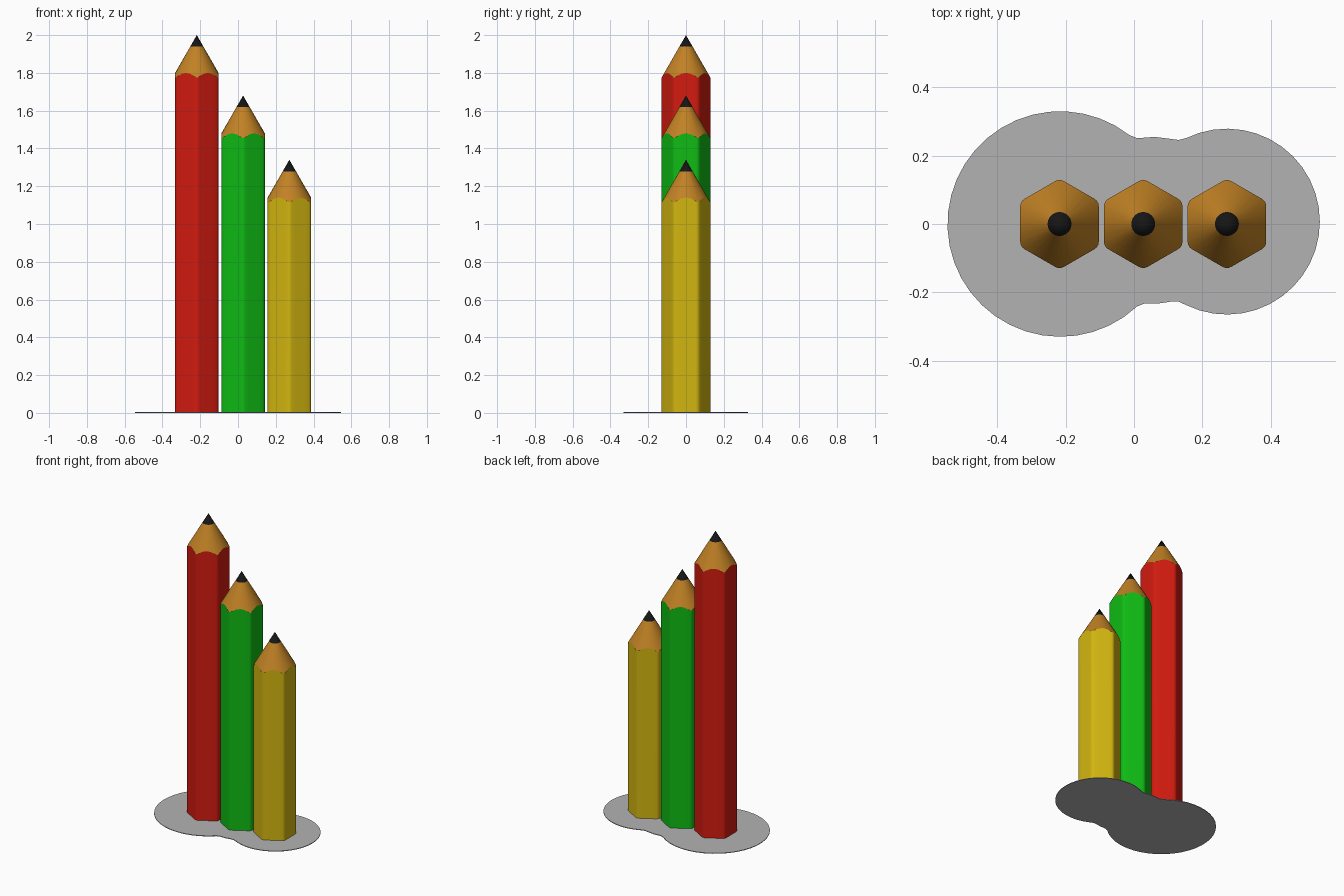
import bpy, bmesh
from math import sin, cos, tan, radians, hypot

if "Cube" in bpy.data.objects:
    bpy.data.objects.remove(bpy.data.objects["Cube"])

APOTHEM, FILLET = 0.115, 0.025
SLOPE = 0.2 / 0.115          # steepness of the sharpened cone
LEAD_R = 0.035
BASE_H = 0.004


def material(name, rgb):
    m = bpy.data.materials.new(name)
    m.diffuse_color = (*rgb, 1)
    m.use_nodes = True
    m.node_tree.nodes["Principled BSDF"].inputs["Base Color"].default_value = m.diffuse_color
    return m


def make_object(name, bm, mat, smooth=True):
    bmesh.ops.recalc_face_normals(bm, faces=bm.faces)
    me = bpy.data.meshes.new(name)
    bm.to_mesh(me)
    bm.free()
    ob = bpy.data.objects.new(name, me)
    bpy.context.collection.objects.link(ob)
    me.materials.append(mat)
    if smooth:
        bpy.ops.object.select_all(action='DESELECT')
        ob.select_set(True)
        bpy.context.view_layer.objects.active = ob
        bpy.ops.object.shade_smooth_by_angle(angle=radians(35))
    return ob


def hexagon():
    """Rounded hexagon with corners on +y/-y and extra points along each flat."""
    pts = []
    c = (APOTHEM - FILLET) / cos(radians(30))
    half = (APOTHEM - FILLET) * tan(radians(30))
    for k in range(6):
        a = radians(30 + 60 * k)
        for d in (-30, -10, 10, 30):
            b = a + radians(d)
            pts.append((c * cos(a) + FILLET * cos(b), c * sin(a) + FILLET * sin(b)))
        f = a + radians(30)
        for t in (half / 2, 0, -half / 2):
            pts.append((APOTHEM * cos(f) + t * sin(f), APOTHEM * sin(f) - t * cos(f)))
    return pts


def bridge(bm, low, high):
    n = len(low)
    for i in range(n):
        bm.faces.new((low[i], low[(i + 1) % n], high[(i + 1) % n], high[i]))


HEX = hexagon()
RIM = [(x * LEAD_R / hypot(x, y), y * LEAD_R / hypot(x, y)) for x, y in HEX]


def ring(bm, pts, x0, height):
    return [bm.verts.new((x0 + x, y, height(hypot(x, y)))) for x, y in pts]


def pencil(colour, x0, tip, paint, wood, lead):
    def cone(r):
        return tip - SLOPE * r

    # painted barrel with scalloped upper edge
    bm = bmesh.new()
    low = ring(bm, HEX, x0, lambda r: BASE_H)
    bridge(bm, low, ring(bm, HEX, x0, cone))
    bm.faces.new(low[::-1])
    make_object(colour + "_pencil_barrel", bm, paint)

    # sharpened wood
    bm = bmesh.new()
    bridge(bm, ring(bm, HEX, x0, cone), ring(bm, RIM, x0, cone))
    make_object(colour + "_pencil_wood", bm, wood)

    # lead point
    bm = bmesh.new()
    rim = ring(bm, RIM, x0, cone)
    top = bm.verts.new((x0, 0, tip))
    for i in range(len(rim)):
        bm.faces.new((rim[i], rim[(i + 1) % len(rim)], top))
    make_object(colour + "_pencil_lead", bm, lead)


wood = material("wood", (0.53, 0.22, 0.018))
lead = material("lead", (0.008, 0.008, 0.008))
red = material("red_paint", (0.65, 0.011, 0.005))
green = material("green_paint", (0.005, 0.5, 0.007))
yellow = material("yellow_paint", (0.65, 0.47, 0.005))
pencil("red", -0.218, 2.0, red, wood, lead)
pencil("green", 0.027, 1.68, green, wood, lead)
pencil("yellow", 0.272, 1.34, yellow, wood, lead)


# thin flat base: two round lobes joined by a soft waist
def arc(cx, cy, r, a0, a1, n):
    return [(cx + r * cos(radians(a0 + (a1 - a0) * i / n)),
             cy + r * sin(radians(a0 + (a1 - a0) * i / n))) for i in range(n + 1)]


outline = arc(-0.216, 0, 0.33, 52, 313, 30)
outline += [(0.03, -0.233), (0.07, -0.233), (0.11, -0.227), (0.13, -0.227)]
outline += arc(0.272, 0.007, 0.272, -116, 116, 26)
outline += [(0.13, 0.246), (0.10, 0.25), (0.06, 0.255), (0.01, 0.251)]
bm = bmesh.new()
rings = [[bm.verts.new((x, y, z)) for x, y in outline] for z in (0, BASE_H)]
bridge(bm, *rings)
bm.faces.new(rings[0][::-1])
bm.faces.new(rings[1])
make_object("base", bm, material("base_grey", (0.45, 0.45, 0.45)), smooth=False)
